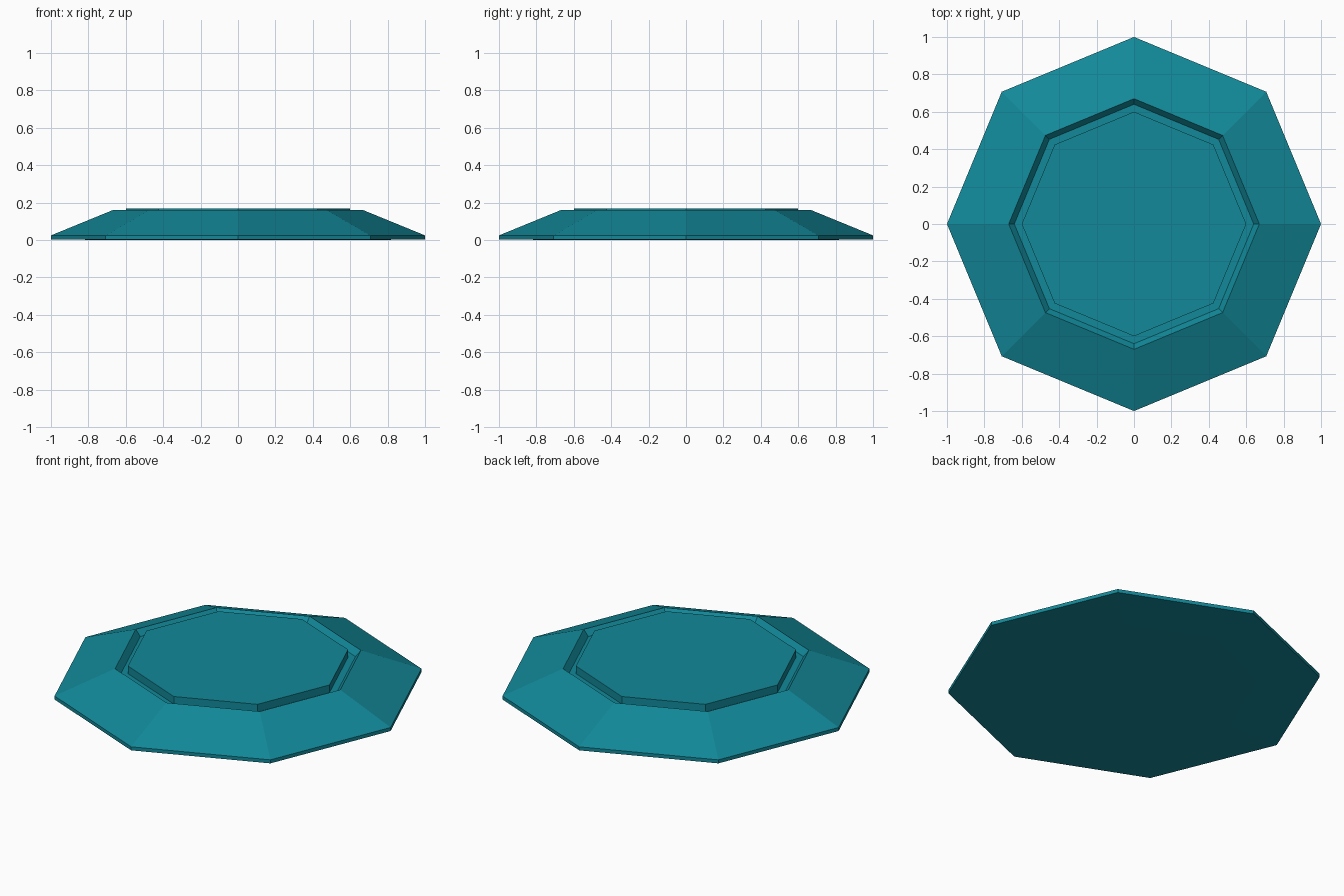
import bpy, bmesh, math

if "Cube" in bpy.data.objects:
    bpy.data.objects.remove(bpy.data.objects["Cube"])

SIDES = 8

# Radius / height profile, from the underside out, up and over to the raised panel
PROFILE = [
    (0.67, 0.0),     # flat underside
    (1.00, 0.004),   # outer rim bottom
    (1.00, 0.025),   # outer rim top
    (0.67, 0.16),    # top of the sloped border
    (0.64, 0.125),   # groove, outer edge of floor
    (0.60, 0.125),   # groove, foot of panel
    (0.60, 0.17),    # raised panel edge
]


def ring(bm, radius, z):
    return [bm.verts.new((radius * math.cos(2 * math.pi * i / SIDES),
                          radius * math.sin(2 * math.pi * i / SIDES), z))
            for i in range(SIDES)]


bm = bmesh.new()
rings = [ring(bm, r, z) for r, z in PROFILE]

# Bands between neighbouring rings
for low, high in zip(rings, rings[1:]):
    for i in range(SIDES):
        j = (i + 1) % SIDES
        bm.faces.new((low[i], low[j], high[j], high[i]))

# Raised panel top
bm.faces.new(rings[-1])

# Underside, four quads around the centre
centre = bm.verts.new((0, 0, 0))
base = rings[0]
for i in range(0, SIDES, 2):
    bm.faces.new((centre, base[(i + 2) % SIDES], base[i + 1], base[i]))

bmesh.ops.recalc_face_normals(bm, faces=bm.faces)
mesh = bpy.data.meshes.new("octagonal_plate")
bm.to_mesh(mesh)
bm.free()

plate = bpy.data.objects.new("octagonal_plate", mesh)
bpy.context.collection.objects.link(plate)

teal = bpy.data.materials.new("teal")
teal.diffuse_color = (0.006, 0.25, 0.32, 1)
teal.use_nodes = True
teal.node_tree.nodes["Principled BSDF"].inputs["Base Color"].default_value = teal.diffuse_color
mesh.materials.append(teal)
